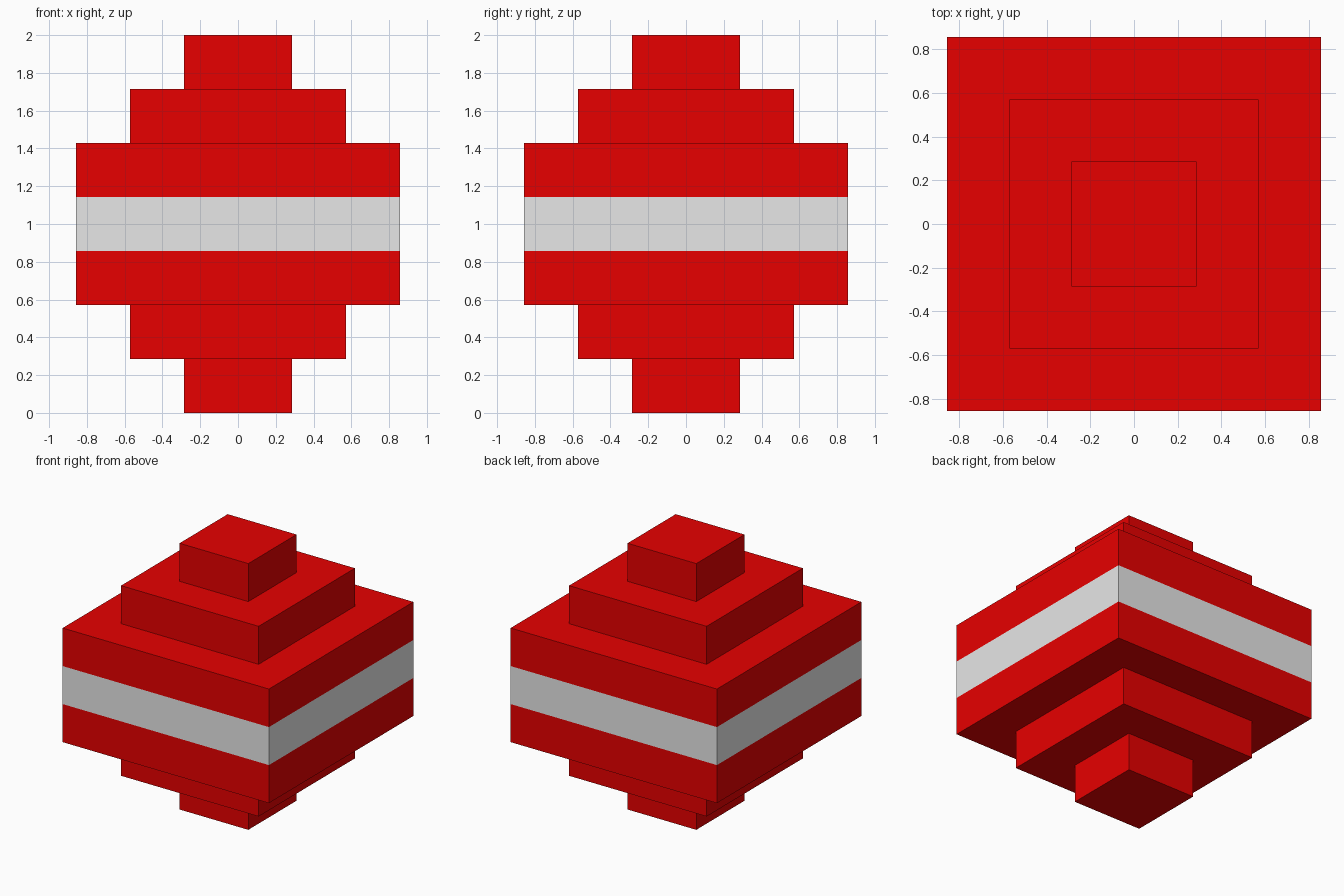
import bpy
import bmesh

if "Cube" in bpy.data.objects:
    bpy.data.objects.remove(bpy.data.objects["Cube"])

STEP = 2 / 7  # height of one layer and depth of one step


def material(name, rgb):
    m = bpy.data.materials.new(name)
    m.diffuse_color = (*rgb, 1)
    m.use_nodes = True
    m.node_tree.nodes["Principled BSDF"].inputs["Base Color"].default_value = m.diffuse_color
    return m


# Half-widths of the seven square layers, in steps, from bottom to top
layers = [1, 2, 3, 3, 3, 2, 1]

# Stepped outline: one square ring at each corner of the profile
profile = []
for i, w in enumerate(layers):
    for point in ((w, i), (w, i + 1)):
        if not profile or profile[-1] != point:
            profile.append(point)

# One closed stepped body, skinned ring to ring
bm = bmesh.new()
rings = [[bm.verts.new((sx * w * STEP, sy * w * STEP, h * STEP))
          for sx, sy in ((-1, -1), (1, -1), (1, 1), (-1, 1))]
         for w, h in profile]
for low, high in zip(rings, rings[1:]):
    for k in range(4):
        n = (k + 1) % 4
        bm.faces.new((low[k], low[n], high[n], high[k]))
bm.faces.new(rings[0][::-1])
bm.faces.new(rings[-1])
bmesh.ops.recalc_face_normals(bm, faces=bm.faces)

# Grey band: side faces of the middle layer
for f in bm.faces:
    f.material_index = int(abs(f.calc_center_median().z - 1) < 0.01)

mesh = bpy.data.meshes.new("stepped_body")
bm.to_mesh(mesh)
bm.free()
mesh.materials.append(material("red", (0.8, 0.0, 0.0)))
mesh.materials.append(material("light grey", (0.8, 0.8, 0.8)))
body = bpy.data.objects.new("stepped_body", mesh)
bpy.context.collection.objects.link(body)
